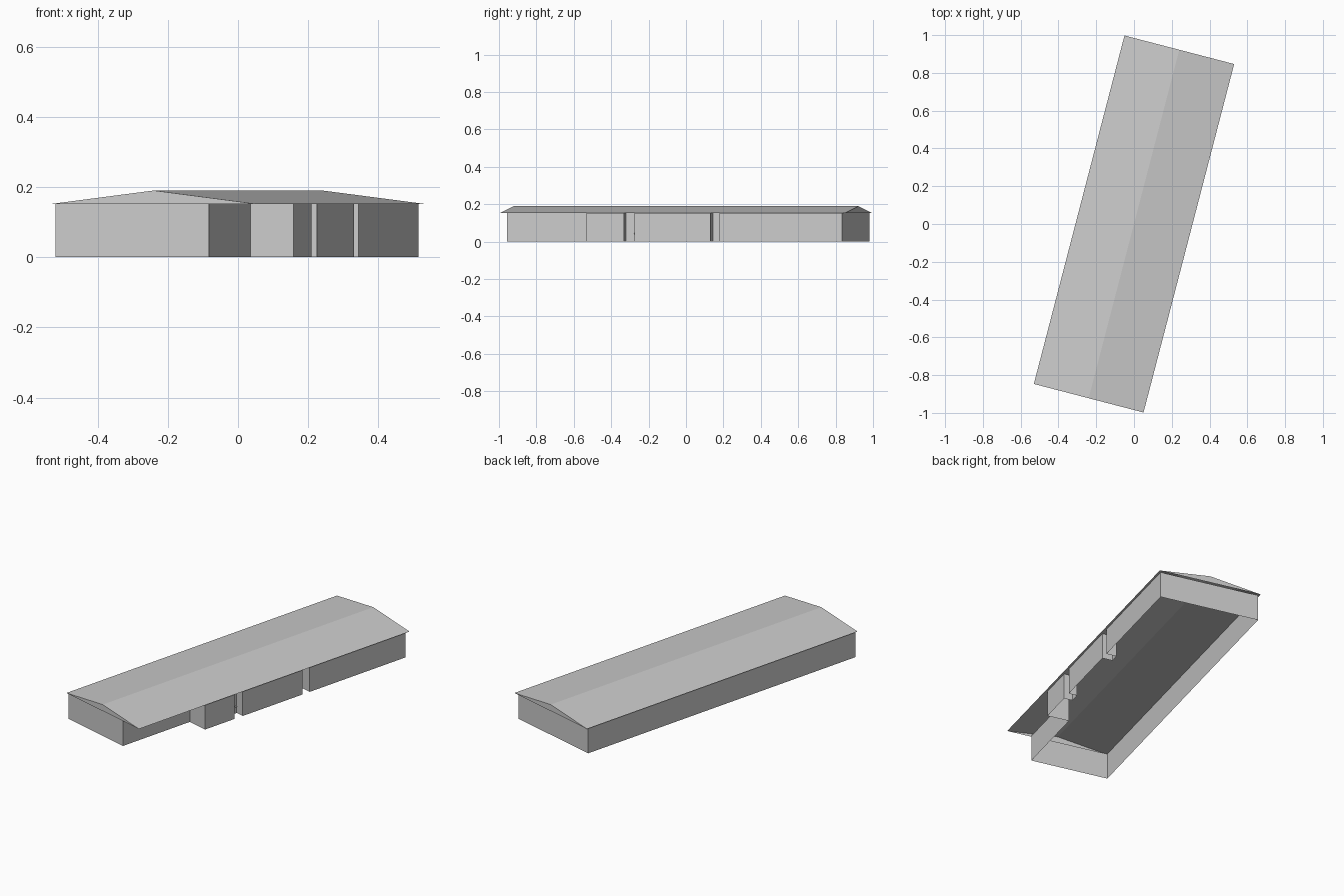
import bpy, math

if "Cube" in bpy.data.objects:
    bpy.data.objects.remove(bpy.data.objects["Cube"])

YAW = -math.atan2(0.48, 1.845)   # long axis turned off +y
EAVE, RIDGE = 0.152, 0.19
HALF_L, HALF_W = 0.953, 0.30


def add_mesh(name, verts, faces):
    me = bpy.data.meshes.new(name)
    me.from_pydata(verts, [], faces)
    me.update()
    ob = bpy.data.objects.new(name, me)
    bpy.context.collection.objects.link(ob)
    ob.rotation_euler.z = YAW
    return ob


# Walls: open extrusion of the footprint (local x = width, y = length)
L, R, F, B = -0.291, 0.287, -0.946, 0.937
footprint = [
    (L, F), (0.16, F), (0.16, -0.476), (R, -0.476),    # front end and corner porch
    (R, -0.269), (R - 0.05, -0.269), (R - 0.05, -0.211), (R, -0.211),  # entry recess
    (R, 0.209), (R - 0.06, 0.209), (R - 0.06, 0.26), (R, 0.26),        # entry recess
    (R, B), (L, B)]
n = len(footprint)
add_mesh("walls",
         [(x, y, z) for z in (0, EAVE) for x, y in footprint],
         [(i, (i + 1) % n, n + (i + 1) % n, n + i) for i in range(n)])

# Gabled roof: two slopes, open underneath
profile = [(-HALF_W, EAVE), (0, RIDGE), (HALF_W, EAVE)]
ends = [(x, y, z) for y in (-HALF_L, HALF_L) for x, z in profile]
add_mesh("roof", ends, [(0, 1, 4, 3), (1, 2, 5, 4)])

# Triangular gable ends
add_mesh("gable_ends", ends, [(0, 2, 1), (3, 4, 5)])

# Small door knobs in the recesses
for i, (x, y) in enumerate([(R - 0.045, -0.22), (R - 0.055, 0.25)]):
    bpy.ops.mesh.primitive_uv_sphere_add(segments=8, ring_count=6, radius=0.005)
    knob = bpy.context.object
    knob.name = f"door_knob_{i + 1}"
    c, s = math.cos(YAW), math.sin(YAW)
    knob.location = (x * c - y * s, x * s + y * c, 0.042)
